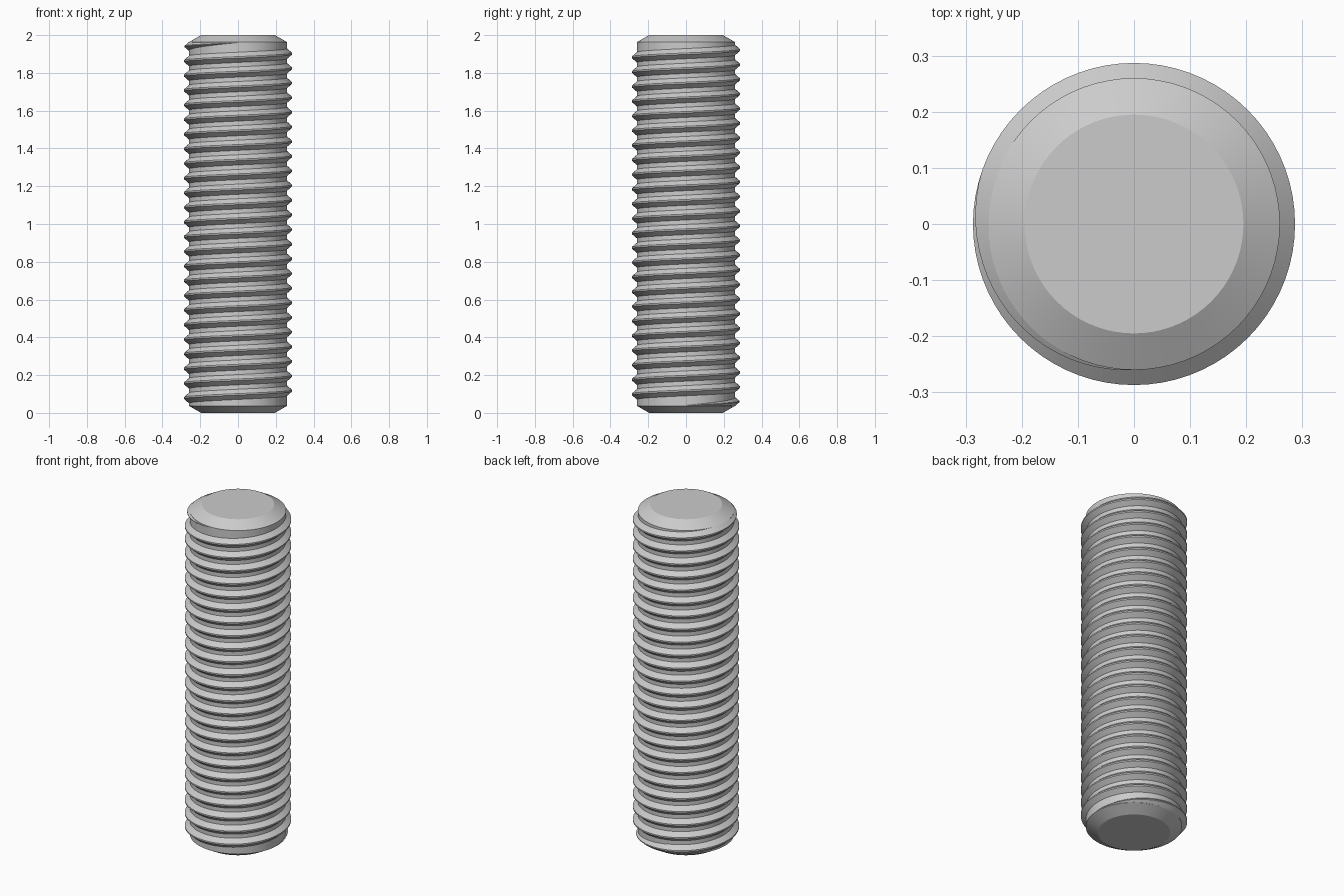
import bpy
import bmesh
from math import cos, sin, tau, radians

cube = bpy.data.objects.get("Cube")
if cube:
    bpy.data.objects.remove(cube, do_unlink=True)

LENGTH = 2.0
CORE_R, END_R, CHAMFER = 0.26, 0.195, 0.037
CREST_R = 0.287
START_Z, TURNS = 0.04, 24.75
STEPS = 72                      # segments per turn
FADE = 0.3                      # run-out length in turns
BASE_HALF, CREST_HALF = 0.028, 0.004

# Plain grey steel
steel = bpy.data.materials.new("grey_steel")
steel.use_nodes = True
grey = (0.6, 0.6, 0.6, 1)
steel.diffuse_color = grey
steel.node_tree.nodes["Principled BSDF"].inputs["Base Color"].default_value = grey


def loft(name, sections, closed):
    """Skin equal-length sections; closed sections form rings with capped ends."""
    bm = bmesh.new()
    rows = [[bm.verts.new(p) for p in section] for section in sections]
    count = len(rows[0])
    for a, b in zip(rows, rows[1:]):
        for i in range(count if closed else count - 1):
            j = (i + 1) % count
            bm.faces.new((a[i], a[j], b[j], b[i]))
    if closed:
        bm.faces.new(rows[0][::-1])
        bm.faces.new(rows[-1])
    mesh = bpy.data.meshes.new(name)
    bm.to_mesh(mesh)
    bm.free()
    mesh.materials.append(steel)
    obj = bpy.data.objects.new(name, mesh)
    bpy.context.collection.objects.link(obj)
    bpy.ops.object.select_all(action="DESELECT")
    obj.select_set(True)
    bpy.context.view_layer.objects.active = obj
    bpy.ops.object.shade_smooth_by_angle(angle=radians(25))
    return obj


def polar(r, angle, z):
    return (r * cos(angle), r * sin(angle), z)


# Rod core with chamfered ends
profile = [(END_R, 0), (CORE_R, CHAMFER),
           (CORE_R, LENGTH - CHAMFER), (END_R, LENGTH)]
loft("rod_core", [[polar(r, tau * i / STEPS, z) for i in range(STEPS)]
                  for r, z in profile], True)

# Right-handed thread ridge that fades into the core at both ends
pitch = (LENGTH - 2 * START_Z) / TURNS
total = int(TURNS * STEPS)
ridge = []
for i in range(total + 1):
    turn = i / STEPS
    size = min(1, turn / FADE, (TURNS - turn) / FADE)
    z = START_Z + pitch * turn
    crest = CORE_R + (CREST_R - CORE_R) * size
    root = CORE_R - 0.001
    shape = [(root, BASE_HALF), (crest, CREST_HALF),
             (crest, -CREST_HALF), (root, -BASE_HALF)]
    # Keep a sliver of width at the tips so no face collapses
    width = max(size, 0.02)
    ridge.append([polar(r, tau * turn, z + h * width) for r, h in shape])
thread = loft("thread_ridge", ridge, False)

# Make the ridge face outward
bm = bmesh.new()
bm.from_mesh(thread.data)
bm.faces.ensure_lookup_table()
face = bm.faces[len(bm.faces) // 2 + 1]
if any(f.normal.xy.dot(f.calc_center_median().xy) < 0 for f in (face,)):
    bmesh.ops.reverse_faces(bm, faces=bm.faces)
bm.to_mesh(thread.data)
bm.free()
